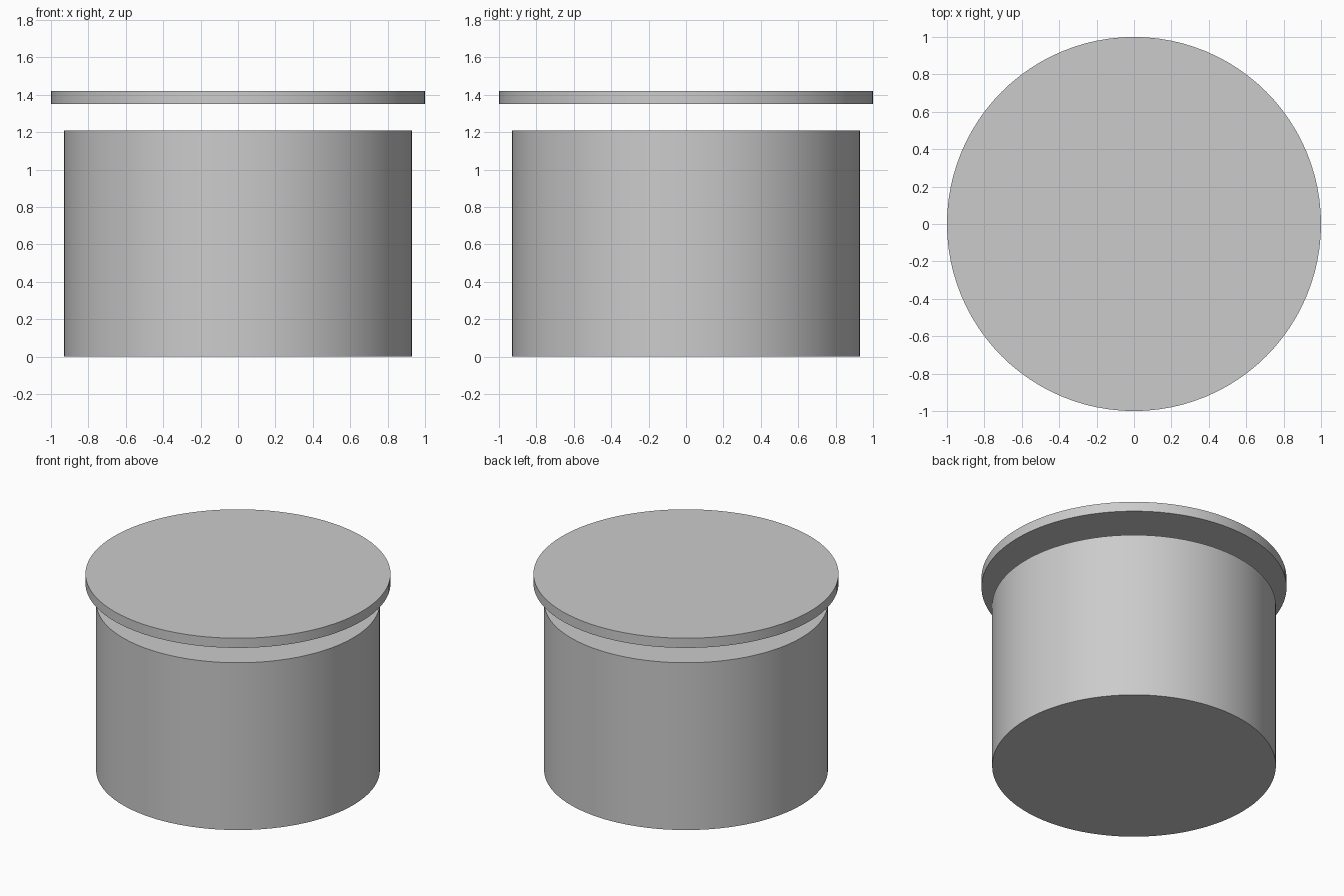
import bpy
import math

SEGMENTS = 96

cube = bpy.data.objects.get("Cube")
if cube:
    bpy.data.objects.remove(cube, do_unlink=True)

# One plain grey for the whole container
grey = bpy.data.materials.new("plain grey")
grey.use_nodes = True
colour = (0.6, 0.6, 0.6, 1.0)
grey.diffuse_color = colour
grey.node_tree.nodes["Principled BSDF"].inputs["Base Color"].default_value = colour


def disc(name, radius, bottom, top):
    """Solid upright cylinder between two heights."""
    bpy.ops.mesh.primitive_cylinder_add(
        vertices=SEGMENTS, radius=radius, depth=top - bottom,
        location=(0, 0, (bottom + top) / 2))
    obj = bpy.context.object
    obj.name = name
    obj.data.materials.append(grey)
    bpy.ops.object.shade_smooth_by_angle(angle=math.radians(30))
    return obj


# Drum-shaped body
disc("container_body", 0.93, 0.0, 1.21)

# Wider thin lid floating above the body
disc("lid", 1.0, 1.35, 1.42)
